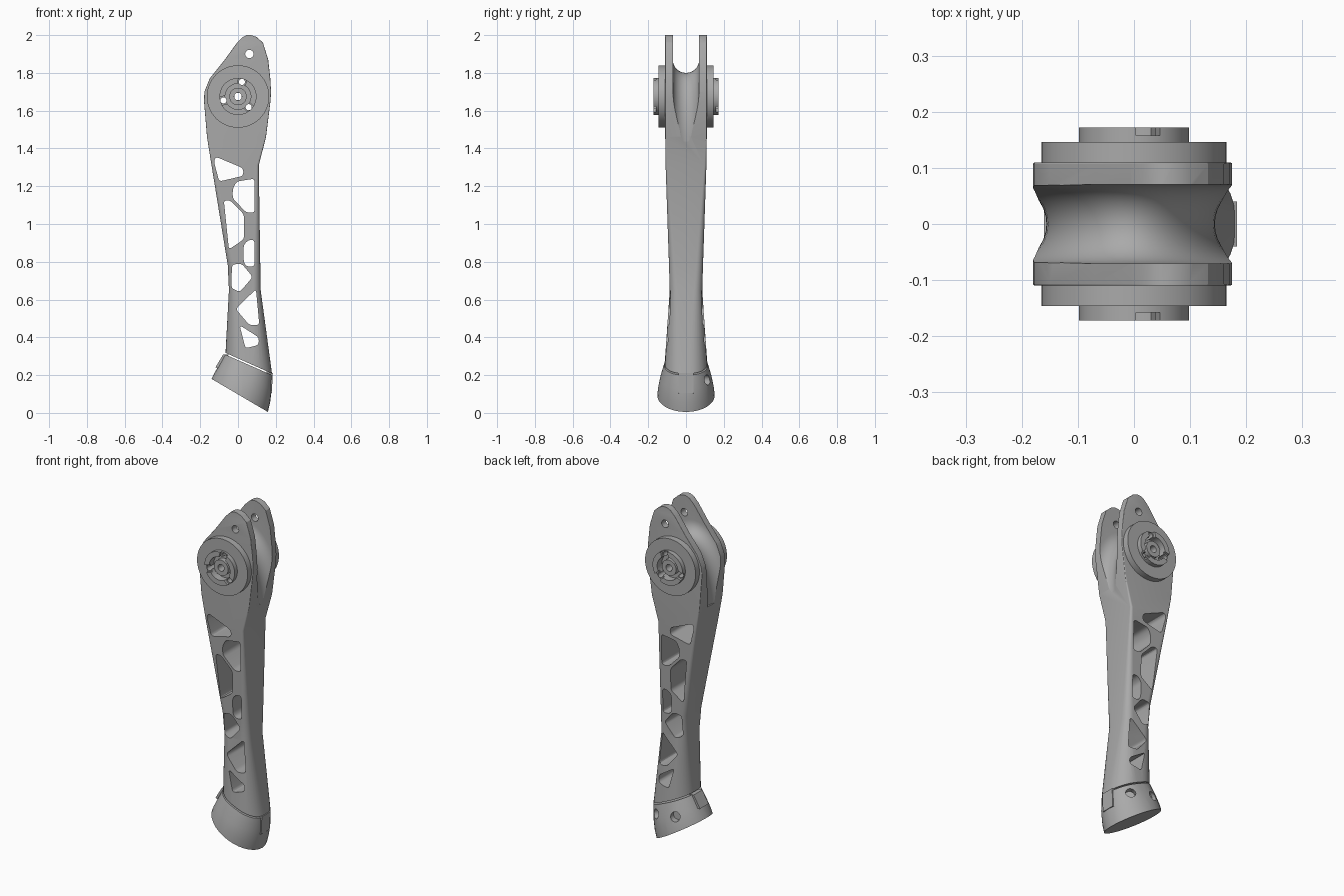
import bpy, bmesh, math
from math import sin, cos, pi, radians
from mathutils import Vector

cube = bpy.data.objects.get("Cube")
if cube:
    bpy.data.objects.remove(cube, do_unlink=True)

metal = bpy.data.materials.new("satin grey")
metal.use_nodes = True
grey = (0.4, 0.4, 0.4, 1)
metal.diffuse_color = grey
metal.node_tree.nodes["Principled BSDF"].inputs["Base Color"].default_value = grey


def loft(name, solids, wrap=False):
    """Skin each list of matching rings into a closed solid."""
    bm = bmesh.new()
    for rings in solids:
        vs = [[bm.verts.new(p) for p in ring] for ring in rings]
        n = len(vs[0])
        pairs = list(zip(vs, vs[1:])) + ([(vs[-1], vs[0])] if wrap else [])
        for a, b in pairs:
            for i in range(n):
                j = (i + 1) % n
                bm.faces.new((a[i], a[j], b[j], b[i]))
        if not wrap:
            bm.faces.new(vs[0])
            bm.faces.new(vs[-1][::-1])
    bmesh.ops.recalc_face_normals(bm, faces=bm.faces)
    mesh = bpy.data.meshes.new(name)
    bm.to_mesh(mesh)
    bm.free()
    ob = bpy.data.objects.new(name, mesh)
    bpy.context.collection.objects.link(ob)
    mesh.materials.append(metal)
    return ob


def activate(ob):
    bpy.ops.object.select_all(action='DESELECT')
    ob.select_set(True)
    bpy.context.view_layer.objects.active = ob


def cut(ob, cutter):
    cutter.hide_render = True
    mod = ob.modifiers.new("cut", 'BOOLEAN')
    mod.operation = 'DIFFERENCE'
    mod.solver = 'EXACT'
    mod.object = cutter
    activate(ob)
    bpy.ops.object.modifier_apply(modifier=mod.name)


def smooth(ob):
    activate(ob)
    bpy.ops.object.shade_smooth_by_angle(angle=radians(25))


def section(xl, zl, xr, zr, hy, f, steps=8):
    """Tilted rounded rectangle; f is the rounded share of each half side."""
    hx, ring = (xr - xl) / 2, []
    for q, (sx, sy) in enumerate(((1, 1), (-1, 1), (-1, -1), (1, -1))):
        for k in range(steps + 1):
            t = (q + k / steps) * pi / 2
            u = sx * (1 - f) + f * cos(t)
            v = sy * (1 - f) + f * sin(t)
            z = zl + (zr - zl) * (u + 1) / 2
            ring.append(Vector(((xl + xr) / 2 + hx * u, hy * v, z)))
    return ring


def prism(outline, y0=-0.3, y1=0.3):
    return [[Vector((x, y, z)) for x, z in outline] for y in (y0, y1)]


def circle(x, z, r, n=24):
    return [(x + r * cos(2 * pi * i / n), z + r * sin(2 * pi * i / n)) for i in range(n)]


def rounded(points, d=0.018):
    out, pts = [], [Vector(p) for p in points]
    for i, p in enumerate(pts):
        a, b = pts[i - 1] - p, pts[(i + 1) % len(pts)] - p
        a *= min(d / a.length, 0.45)
        b *= min(d / b.length, 0.45)
        for k in range(5):
            t = k / 4
            out.append(p + a * (1 - t) ** 2 + b * t * t)
    return out


# Main shank, from ankle joint to rounded fork tip
shank_rows = [
    (-.066, .318, .18, .208, .112, .85), (-.048, .65, .12, .65, .086, .5),
    (-.054, .78, .118, .78, .09, .4), (-.14, 1.31, .11, 1.31, .108, .1),
    (-.164, 1.46, .148, 1.46, .11, .04), (-.18, 1.65, .172, 1.65, .11, .03),
    (-.178, 1.7, .175, 1.7, .11, .03), (-.15, 1.77, .171, 1.77, .11, .03),
    (-.07, 1.87, .16, 1.87, .11, .03), (-.005, 1.96, .132, 1.96, .11, .03),
    (.025, 1.99, .098, 1.99, .11, .03), (.048, 2, .07, 2, .11, .03)]
shank = loft("shank", [[section(*row) for row in shank_rows]])

# Saddle groove that splits the top into a fork
R = 0.07
saddle = []
for deg in range(-102, 103, 6):
    t = radians(deg)
    base = Vector((-.006 + .15 * sin(t), 0, 1.5 + .3 * cos(t)))
    n = Vector((sin(t) / .15, 0, cos(t) / .3)).normalized()
    ring = [base + n * R * (1 - sin(a)) + Vector((0, R * cos(a), 0))
            for a in (pi * k / 16 for k in range(17))]
    ring += [base + n * .5 + Vector((0, y, 0)) for y in (-R, R)]
    saddle.append(ring)
cut(shank, loft("groove_cutter", [saddle]))

# Lightening windows, tip hole and hub bolt holes
windows = [
    [(-.115, 1.355), (.028, 1.295), (.028, 1.255), (-.1, 1.225), (-.128, 1.335)],
    [(-.008, 1.225), (.088, 1.24), (.088, 1.06), (.045, 1.06), (-.028, 1.135), (-.028, 1.185)],
    [(-.075, 1.125), (-.04, 1.125), (.032, 1.05), (.032, .92), (-.048, .865)],
    [(.03, .89), (.055, .915), (.087, .915), (.087, .775), (.045, .775), (.03, .8)],
    [(-.032, .785), (.02, .79), (.078, .72), (.01, .64), (-.035, .66)],
    [(.095, .655), (.113, .465), (.06, .465), (-.012, .55)],
    [(.008, .465), (.11, .4), (.11, .36), (.04, .342)]]
HUB_Z = 1.675
bolt_angles = [radians(a) for a in (75, 195, 315)]
bolts = [circle(.08 * cos(a), HUB_Z + .08 * sin(a), .016) for a in bolt_angles]
holes = [rounded(w) for w in windows] + [circle(.06, 1.9, .022), circle(0, HUB_Z, .02)] + bolts
cut(shank, loft("hole_cutter", [prism(h) for h in holes]))
smooth(shank)

# Stepped bearing hubs on both sides
hub_profile = [(.02, .1), (.165, .1), (.165, .146), (.098, .146), (.098, .172),
               (.068, .172), (.068, .128), (.046, .128), (.046, .158), (.02, .158)]
bolt_cutter = loft("bolt_cutter", [prism(b) for b in bolts])


def slot(a):
    u, v = Vector((cos(a), sin(a))), Vector((-sin(a), cos(a)))
    c = Vector((0, HUB_Z))
    return [c + u * r + v * w for r, w in ((.06, -.022), (.11, -.022), (.11, .022), (.06, .022))]


for side, name in ((-1, "front_hub"), (1, "back_hub")):
    rings = []
    for i in range(64):
        a = 2 * pi * i / 64
        rings.append([Vector((r * cos(a), side * y, HUB_Z + r * sin(a))) for r, y in hub_profile])
    hub = loft(name, [rings], wrap=True)
    cut(hub, loft(name + "_slot_cutter", [prism(slot(a), side * .158, side * .2) for a in bolt_angles]))
    cut(hub, bolt_cutter)
    smooth(hub)

# Flared foot with a slanted sole
foot = loft("foot", [[section(*row) for row in (
    (-.07, .31, .18, .2, .114, .85), (-.106, .245, .179, .125, .136, .92),
    (-.128, .205, .17, .055, .148, .97), (-.14, .18, .158, .005, .152, 1))]])


# Round sockets on the back of the foot
def socket(pos, direction, r=.027):
    d = Vector(direction).normalized()
    u = d.orthogonal().normalized()
    w = d.cross(u)
    return [[Vector(pos) + d * s + u * x + w * y for x, y in circle(0, 0, r)] for s in (-.03, .08)]


cut(foot, loft("socket_cutter", [socket((-.02, .13, .2), (-.1, 1, 0)),
                                 socket((.115, .11, .175), (.6, 1, 0))]))
smooth(foot)

# Locking tabs over the ankle joint
for name, outline in (
        ("outer_tab", [(.15, .1), (.179, .105), (.184, .21), (.15, .22)]),
        ("inner_tab", [(-.07, .23), (-.12, .24), (-.078, .31), (-.05, .31)])):
    loft(name, [prism(outline, -.04, .04)])

# Remove the spent cutters
for ob in list(bpy.data.objects):
    if ob.name.endswith("_cutter"):
        bpy.data.objects.remove(ob, do_unlink=True)
